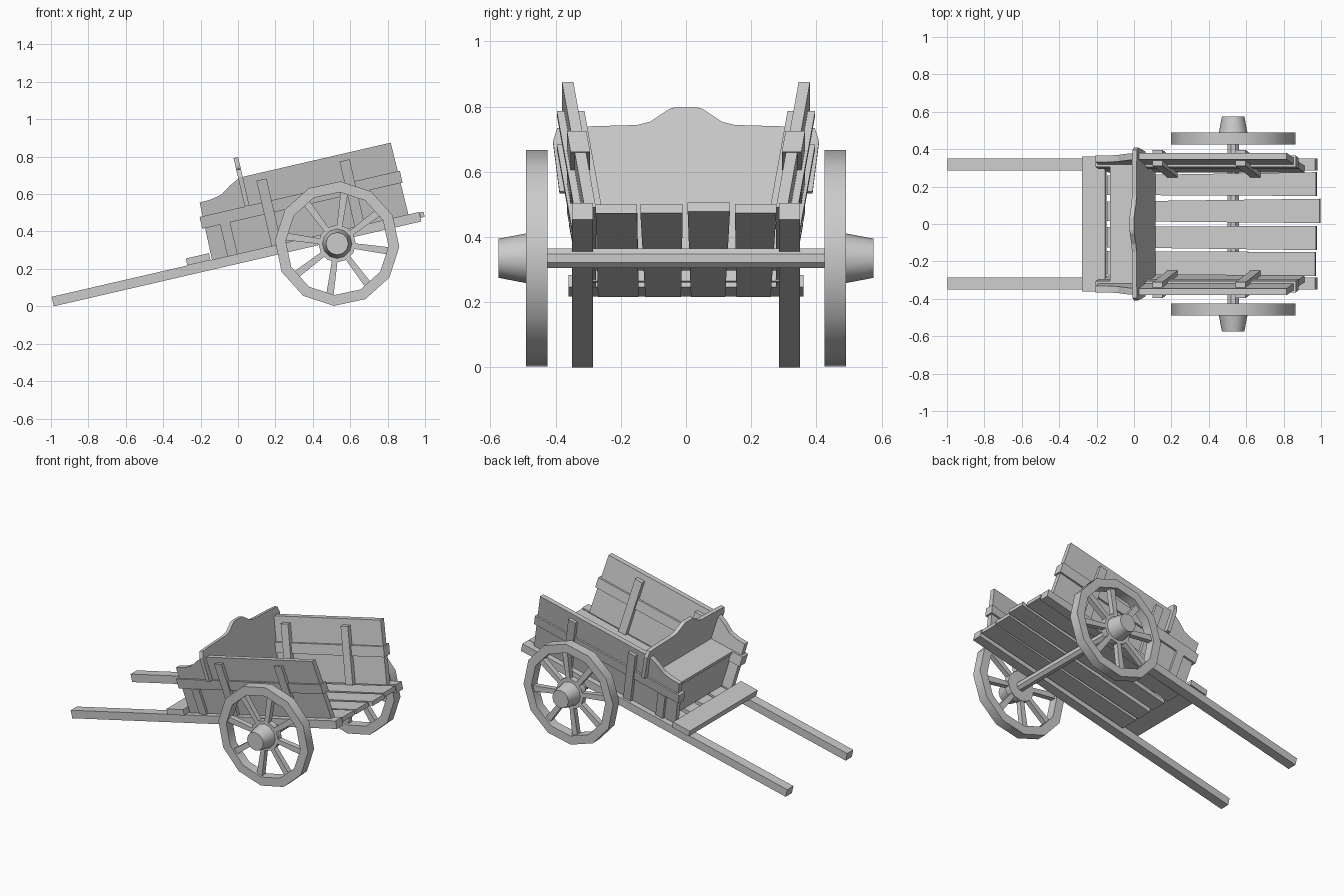
import bpy, bmesh, math
from mathutils import Matrix, Vector

cube = bpy.data.objects.get("Cube")
if cube:
    bpy.data.objects.remove(cube, do_unlink=True)

grey = bpy.data.materials.new("plain_grey_wood")
grey.use_nodes = True
grey.diffuse_color = (0.6, 0.6, 0.6, 1)
grey.node_tree.nodes["Principled BSDF"].inputs["Base Color"].default_value = (0.6, 0.6, 0.6, 1)

# The whole cart body is built level, then tipped forward onto its shafts
TILT = Matrix.Translation((-0.985, 0, 0)) @ Matrix.Rotation(math.radians(-13), 4, 'Y')
LEAN = 0.175
SIDES = (("left", 1), ("right", -1))


def finish(bm, name, matrix=None, smooth=False):
    if matrix is not None:
        bm.transform(matrix)
    bmesh.ops.recalc_face_normals(bm, faces=bm.faces)
    mesh = bpy.data.meshes.new(name)
    bm.to_mesh(mesh)
    bm.free()
    mesh.materials.append(grey)
    ob = bpy.data.objects.new(name, mesh)
    bpy.context.collection.objects.link(ob)
    if smooth:
        bpy.ops.object.select_all(action='DESELECT')
        ob.select_set(True)
        bpy.context.view_layer.objects.active = ob
        bpy.ops.object.shade_smooth_by_angle(angle=math.radians(40))
    return ob


def prism(name, ring_a, ring_b, matrix=TILT):
    """Solid between two matching outlines."""
    bm = bmesh.new()
    a = [bm.verts.new(p) for p in ring_a]
    b = [bm.verts.new(p) for p in ring_b]
    bm.faces.new(a)
    bm.faces.new(b[::-1])
    n = len(a)
    for i in range(n):
        j = (i + 1) % n
        bm.faces.new((a[i], b[i], b[j], a[j]))
    return finish(bm, name, matrix)


def box(name, x, y, z):
    base = [(x[0], y[0]), (x[1], y[0]), (x[1], y[1]), (x[0], y[1])]
    return prism(name, [(*p, z[0]) for p in base], [(*p, z[1]) for p in base])


def leaning(name, outline, inner, outer, side):
    """Board in the plane of an outward leaning cart side."""
    def ring(v):
        return [(x, side * (0.295 + (z - 0.06) * LEAN + v), z) for x, z in outline]
    return prism(name, ring(inner), ring(outer))


def rect(x0, x1, z0, z1):
    return [(x0, z0), (x1, z0), (x1, z1), (x0, z1)]


def lathe(name, profile, n, centre, phase=0.0, closed=False):
    """Turn (radius, y) points about the y axis."""
    bm = bmesh.new()
    rings = []
    for k in range(n):
        t = phase + math.tau * k / n
        rings.append([bm.verts.new((centre[0] + r * math.cos(t), y, centre[1] + r * math.sin(t)))
                      for r, y in profile])
    m = len(profile)
    for k in range(n):
        a, b = rings[k], rings[(k + 1) % n]
        for i in range(m if closed else m - 1):
            j = (i + 1) % m
            bm.faces.new((a[i], a[j], b[j], b[i]))
    if not closed:
        bm.faces.new([r[0] for r in rings])
        bm.faces.new([r[-1] for r in rings])
    return finish(bm, name, smooth=True)


# Cart sides: shaft, panel, rail and posts
panel = [(0.88, 0.052), (1.958, 0.052), (1.952, 0.447), (1.15, 0.447), (1.113, 0.442),
         (1.061, 0.416), (1.008, 0.38), (0.945, 0.367), (0.885, 0.365)]
for label, s in SIDES:
    box(f"{label}_shaft", (0, 2.017), (s * 0.285, s * 0.35), (0, 0.052))
    leaning(f"{label}_side_panel", panel, -0.0175, 0.0175, s)
    leaning(f"{label}_side_rail", rect(0.867, 1.966, 0.225, 0.29), -0.03, 0.03, s)
    for i, x in enumerate((1.207, 1.663)):
        post = rect(x, x + 0.055, 0.052, 0.41)
        leaning(f"{label}_outer_post_{i}", post, 0.0175, 0.04, s)
        leaning(f"{label}_inner_post_{i}", post, -0.045, -0.0175, s)
    leaning(f"{label}_short_post", rect(0.965, 1.02, 0.052, 0.225), 0.0175, 0.035, s)

# Floor planks, each a little uneven: y span at front, y span at back, back end
planks = [((-0.27, -0.145), (-0.277, -0.15), 2.015), ((-0.125, -0.015), (-0.14, -0.01), 2.02),
          ((0.015, 0.12), (0.005, 0.135), 2.04), ((0.155, 0.26), (0.15, 0.277), 2.02)]
for i, (f, b, end) in enumerate(planks):
    base = [(0.875, f[0]), (end, b[0]), (end, b[1]), (0.875, f[1])]
    prism(f"floor_plank_{i}", [(*p, 0.02) for p in base], [(*p, 0.048) for p in base])

# Shaped board behind the seat, notched over the side rails
half = [(0.28, 0.048), (0.315, 0.29), (0.388, 0.29), (0.408, 0.45), (0.395, 0.49), (0.32, 0.495),
        (0.15, 0.5), (0.11, 0.51), (0.05, 0.551), (0.035, 0.555)]
outline = half + [(-y, z) for y, z in reversed(half)]
prism("seat_back_board", [(1.115, y, z) for y, z in outline], [(1.14, y, z) for y, z in outline])

# Seat and front cross bar
box("seat_top", (0.945, 1.115), (-0.325, 0.325), (0.268, 0.29))
front = [(-0.285, 0.048), (0.285, 0.048), (0.315, 0.268), (-0.315, 0.268)]
prism("seat_front", [(0.95, y, z) for y, z in front], [(0.972, y, z) for y, z in front])
box("front_cross_bar", (0.745, 0.872), (-0.36, 0.36), (0.052, 0.09))

# Wheels and axle
HUB = (0.53, 0.335)
lathe("axle", [(0.033, -0.44), (0.033, 0.44)], 8, HUB, math.pi / 8)
for label, s in SIDES:
    rim = [(0.333, s * 0.425), (0.333, s * 0.49), (0.275, s * 0.49), (0.275, s * 0.425)]
    lathe(f"{label}_wheel_rim", rim, 12, HUB, math.radians(-3), closed=True)
    lathe(f"{label}_hub_disc", [(0.1, s * 0.435), (0.1, s * 0.475)], 12, HUB)
    lathe(f"{label}_hub", [(0.08, s * 0.47), (0.06, s * 0.575)], 12, HUB)
    spokes = 8
    for k in range(spokes):
        turn = Matrix.Translation((HUB[0], 0, HUB[1])) @ Matrix.Rotation(
            math.radians(8) + math.tau * k / spokes, 4, 'Y')
        def end(x, h):
            return [(x, s * y, z) for y, z in ((0.44, -h), (0.475, -h), (0.475, h), (0.44, h))]
        prism(f"{label}_spoke_{k}", end(0.06, 0.014), end(0.285, 0.02), turn)
